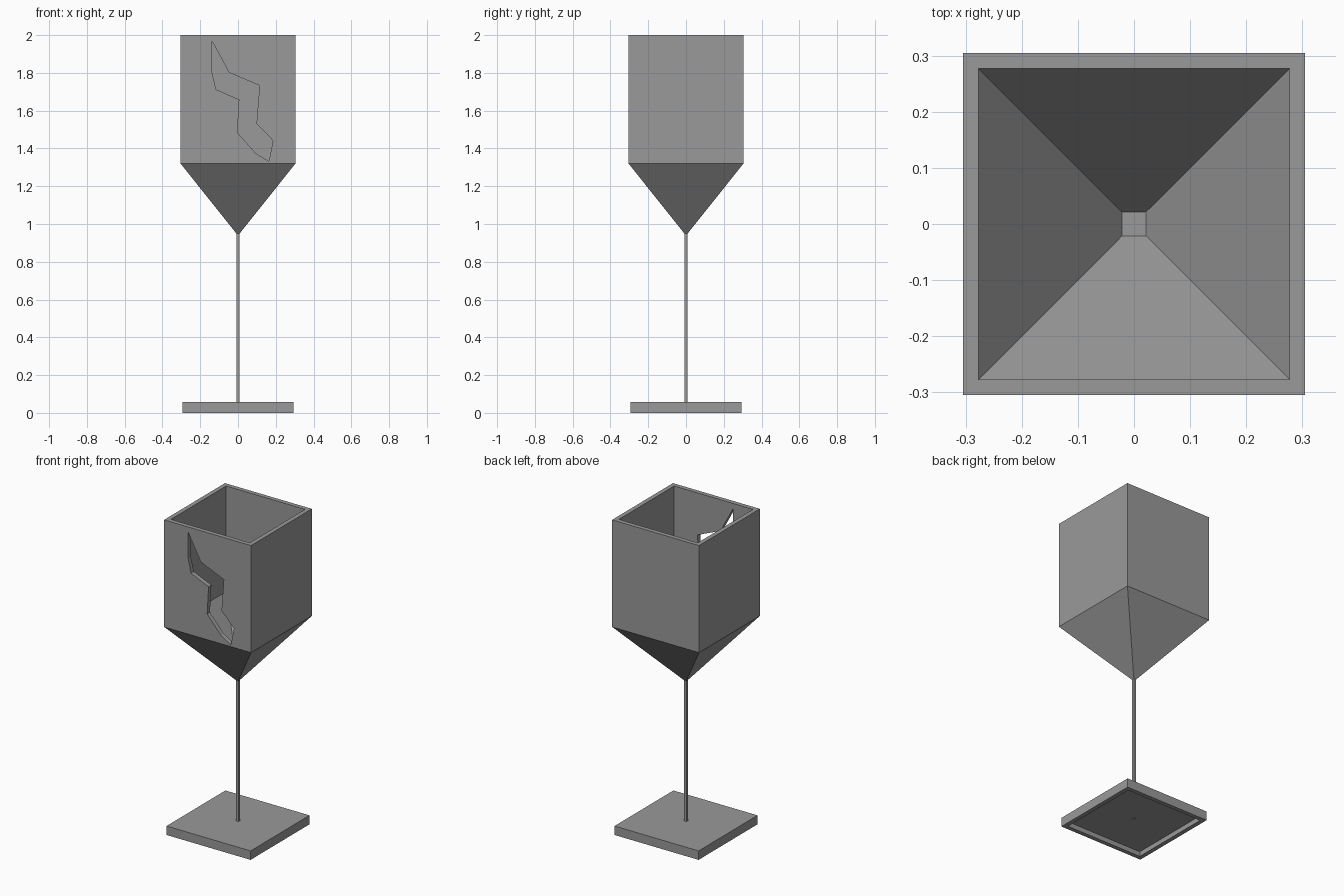
import bpy, bmesh

if "Cube" in bpy.data.objects:
    bpy.data.objects.remove(bpy.data.objects["Cube"])

# Dark grey for every part
grey = bpy.data.materials.new("dark_grey")
grey.diffuse_color = (0.32, 0.32, 0.32, 1)
grey.use_nodes = True
grey.node_tree.nodes["Principled BSDF"].inputs["Base Color"].default_value = grey.diffuse_color


def make_object(name, bm):
    bmesh.ops.recalc_face_normals(bm, faces=bm.faces)
    mesh = bpy.data.meshes.new(name)
    bm.to_mesh(mesh)
    bm.free()
    mesh.materials.append(grey)
    obj = bpy.data.objects.new(name, mesh)
    bpy.context.collection.objects.link(obj)
    return obj


def square_loft(name, rings):
    """Closed solid through square rings given as (half width, z)."""
    bm = bmesh.new()
    loops = [[bm.verts.new((sx * h, sy * h, z))
              for sx, sy in ((-1, -1), (1, -1), (1, 1), (-1, 1))]
             for h, z in rings]
    for a, b in zip(loops, loops[1:]):
        for i in range(4):
            j = (i + 1) % 4
            bm.faces.new((a[i], a[j], b[j], b[i]))
    bm.faces.new(loops[0])
    bm.faces.new(loops[-1])
    return make_object(name, bm)


# Base plate, hollow underneath
square_loft("base", [(0.268, 0.03), (0.268, 0), (0.295, 0), (0.295, 0.057)])

# Thin square stem
square_loft("stem", [(0.009, 0.028), (0.009, 0.955)])

# Square bowl with pyramid bottom: inner floor, inner wall, rim, outer wall
bowl = square_loft("bowl", [(0.021, 1.005), (0.277, 1.33), (0.277, 2.0),
                            (0.305, 2.0), (0.305, 1.321), (0.009, 0.95)])

# Jagged crack through the front wall
crack = [(-0.137, 1.968), (-0.048, 1.802), (0.114, 1.733), (0.098, 1.532),
         (0.185, 1.442), (0.164, 1.332), (0.095, 1.373), (-0.003, 1.484),
         (0.007, 1.659), (-0.116, 1.712), (-0.137, 1.802)]
bm = bmesh.new()
face = bm.faces.new([bm.verts.new((x, -0.36, z)) for x, z in crack])
ext = bmesh.ops.extrude_face_region(bm, geom=[face])
bmesh.ops.translate(bm, vec=(0, 0.14, 0),
                    verts=[g for g in ext["geom"] if isinstance(g, bmesh.types.BMVert)])
cutter = make_object("crack_cutter", bm)
cutter.hide_render = True

cut = bowl.modifiers.new("crack", 'BOOLEAN')
cut.operation = 'DIFFERENCE'
cut.solver = 'EXACT'
cut.object = cutter
bpy.context.view_layer.objects.active = bowl
bpy.ops.object.modifier_apply(modifier=cut.name)
bpy.data.objects.remove(cutter)
